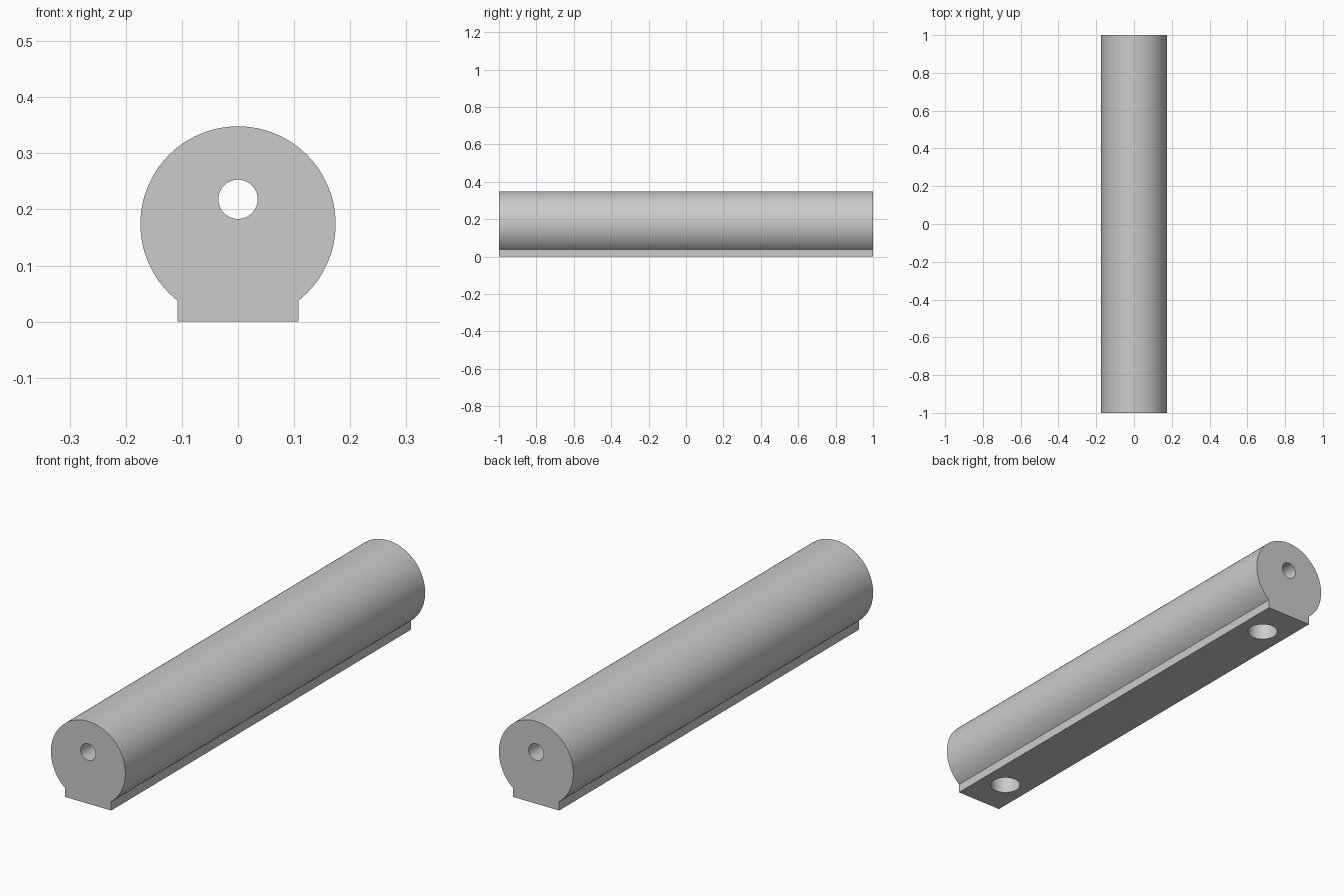
import bpy, bmesh, math
from mathutils import Matrix

old = bpy.data.objects.get("Cube")
if old:
    bpy.data.objects.remove(old, do_unlink=True)

LENGTH = 2.0
RADIUS = 0.174
FOOT_HALF = 0.108

grey = bpy.data.materials.new("plain grey")
grey.use_nodes = True
grey.diffuse_color = (0.6, 0.6, 0.6, 1)
grey.node_tree.nodes["Principled BSDF"].inputs["Base Color"].default_value = grey.diffuse_color


def make_object(name, bm):
    bmesh.ops.recalc_face_normals(bm, faces=bm.faces)
    mesh = bpy.data.meshes.new(name)
    bm.to_mesh(mesh)
    bm.free()
    mesh.materials.append(grey)
    obj = bpy.data.objects.new(name, mesh)
    bpy.context.collection.objects.link(obj)
    return obj


def cylinder_cutter(name, radius, depth, matrix):
    bm = bmesh.new()
    bmesh.ops.create_cone(bm, cap_ends=True, segments=64, radius1=radius,
                          radius2=radius, depth=depth, matrix=matrix)
    obj = make_object(name, bm)
    obj.hide_render = True
    return obj


# Round rail with a flat foot: keyhole-like profile extruded along y
start = -math.pi / 2 + math.asin(FOOT_HALF / RADIUS)
sweep = math.pi - 2 * start
steps = 96
profile = [(-FOOT_HALF, 0), (FOOT_HALF, 0)]
for i in range(steps + 1):
    a = start + sweep * i / steps
    profile.append((RADIUS * math.cos(a), RADIUS + RADIUS * math.sin(a)))

bm = bmesh.new()
end = bm.faces.new([bm.verts.new((x, -LENGTH / 2, z)) for x, z in profile])
extruded = bmesh.ops.extrude_face_region(bm, geom=[end], use_keep_orig=True)
bmesh.ops.translate(bm, vec=(0, LENGTH, 0),
                    verts=[g for g in extruded["geom"] if isinstance(g, bmesh.types.BMVert)])
rail = make_object("rail", bm)

# Lengthwise bore and two blind mounting holes in the underside
cutters = [cylinder_cutter("bore_cutter", 0.035, LENGTH + 0.2,
                           Matrix.Translation((0, 0, 0.218)) @ Matrix.Rotation(math.pi / 2, 4, "X"))]
hole_depth = 0.14
for side in (-1, 1):
    cutters.append(cylinder_cutter("mounting_hole_cutter", 0.061, 2 * hole_depth,
                                   Matrix.Translation((0, side * 0.83, 0))))

for cutter in cutters:
    cut = rail.modifiers.new("cut", "BOOLEAN")
    cut.operation = "DIFFERENCE"
    cut.solver = "EXACT"
    cut.object = cutter

# Apply the cuts, then drop the cutters
bpy.context.view_layer.update()
evaluated = rail.evaluated_get(bpy.context.evaluated_depsgraph_get())
cut_mesh = bpy.data.meshes.new_from_object(evaluated)
rail.modifiers.clear()
rail.data = cut_mesh
for cutter in cutters:
    bpy.data.objects.remove(cutter, do_unlink=True)

# Smooth round walls with crisp edges
bpy.ops.object.select_all(action="DESELECT")
rail.select_set(True)
bpy.context.view_layer.objects.active = rail
bpy.ops.object.shade_smooth_by_angle(angle=math.radians(30))
